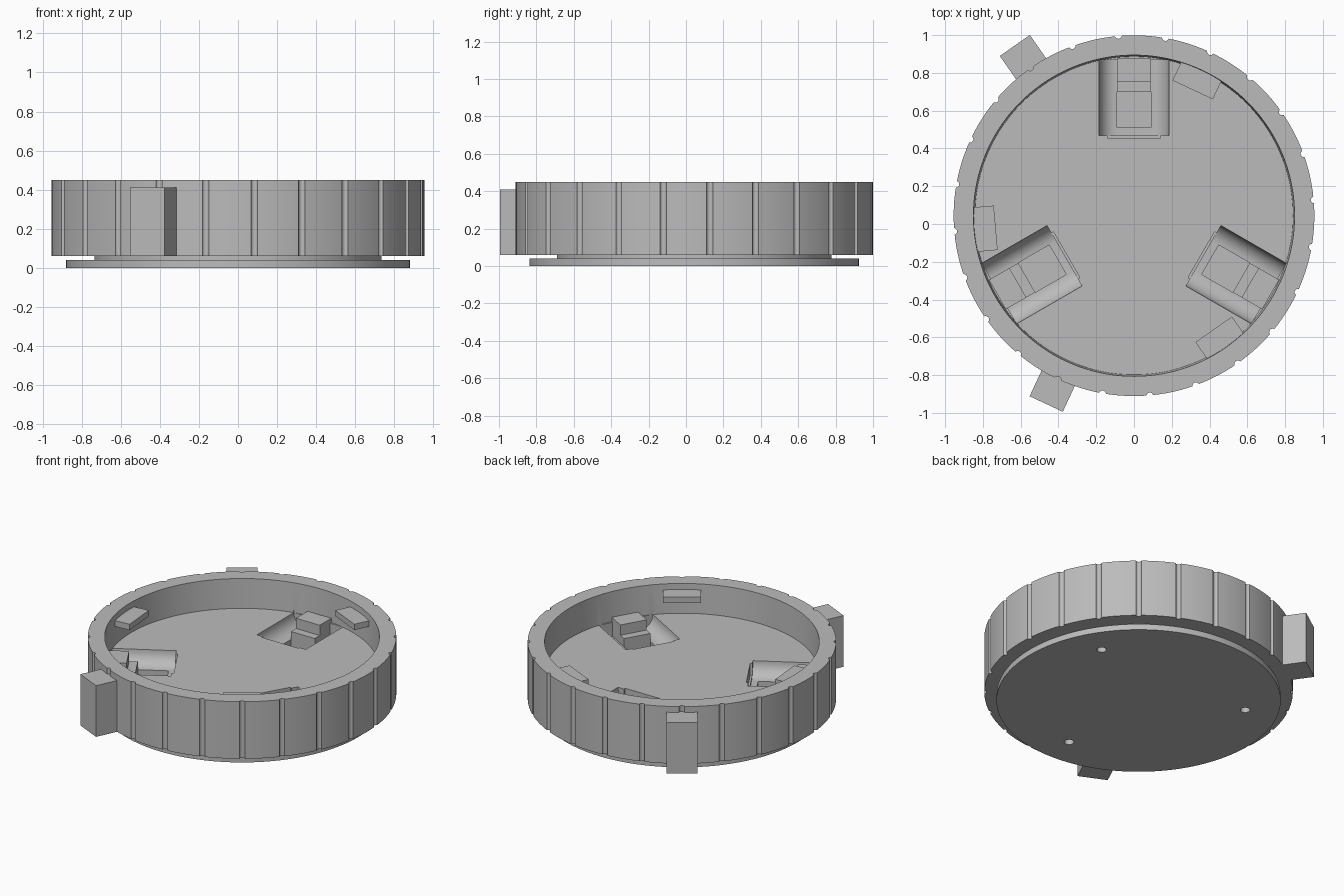
import bpy, bmesh
from math import radians, sin, cos, pi
from mathutils import Matrix

cube = bpy.data.objects.get("Cube")
if cube:
    bpy.data.objects.remove(cube, do_unlink=True)

CENTER = Matrix.Translation((0, 0.044, 0))
R = 0.955          # outer radius
FLOOR = 0.25       # cavity floor height

grey = bpy.data.materials.new("plain grey")
grey.use_nodes = True
grey.diffuse_color = (0.5, 0.5, 0.5, 1)
grey.node_tree.nodes["Principled BSDF"].inputs["Base Color"].default_value = (0.5, 0.5, 0.5, 1)


def spin(deg):
    """Frame whose +x axis points outward at the given angle."""
    return CENTER @ Matrix.Rotation(radians(deg), 4, "Z")


def finish(name, bm):
    bmesh.ops.recalc_face_normals(bm, faces=bm.faces)
    mesh = bpy.data.meshes.new(name)
    bm.to_mesh(mesh)
    bm.free()
    mesh.materials.append(grey)
    ob = bpy.data.objects.new(name, mesh)
    bpy.context.collection.objects.link(ob)
    return ob


def add_cyl(bm, r, z0, z1, frame, x=0, segs=144, r_top=None):
    m = frame @ Matrix.Translation((x, 0, (z0 + z1) / 2))
    bmesh.ops.create_cone(bm, cap_ends=True, segments=segs, radius1=r,
                          radius2=r_top or r, depth=z1 - z0, matrix=m)


def add_box(bm, x0, x1, half, z0, z1, frame):
    m = frame @ Matrix.Translation(((x0 + x1) / 2, 0, (z0 + z1) / 2))
    m = m @ Matrix.Diagonal((x1 - x0, half * 2, z1 - z0, 1))
    bmesh.ops.create_cube(bm, size=1, matrix=m)


def disc(name, r, z0, z1):
    bm = bmesh.new()
    add_cyl(bm, r, z0, z1, CENTER)
    return finish(name, bm)


def boxes(name, angles, *dims):
    bm = bmesh.new()
    for a in angles:
        add_box(bm, *dims, spin(a))
    return finish(name, bm)


def cut(target, cutter, remove=True):
    """Subtract the cutter and bake the result."""
    mod = target.modifiers.new("cut", "BOOLEAN")
    mod.operation = "DIFFERENCE"
    mod.solver = "EXACT"
    mod.object = cutter
    bpy.context.view_layer.update()
    deps = bpy.context.evaluated_depsgraph_get()
    mesh = bpy.data.meshes.new_from_object(target.evaluated_get(deps))
    target.modifiers.clear()
    target.data = mesh
    if remove:
        bpy.data.objects.remove(cutter, do_unlink=True)


POCKETS = (90, 210, 330)

# main cup with its shallow cavity
cup = disc("cup_body", R, 0.06, 0.45)
bm = bmesh.new()
add_cyl(bm, 0.842, FLOOR, 0.47, CENTER, r_top=0.851)
cut(cup, finish("cavity_cutter", bm))

# round grip grooves around the rim
bm = bmesh.new()
for i in range(24):
    add_cyl(bm, 0.018, 0, 0.5, spin(5 + 15 * i), x=R + 0.003, segs=16)
cut(cup, finish("groove_cutter", bm))

# pockets with concave rounded sides
side = [(0.185, FLOOR + 0.04)]
for i in range(9):
    t = i / 8 * pi / 2
    side.append((0.09 + 0.095 * cos(t), FLOOR - 0.095 * sin(t)))
profile = side + [(-y, z) for y, z in reversed(side)]
bm = bmesh.new()
for a in POCKETS:
    ring = [bm.verts.new(spin(a) @ Matrix.Translation((0.425, y, z)).translation) for y, z in profile]
    face = bm.faces.new(ring)
    ext = bmesh.ops.extrude_face_region(bm, geom=[face])
    moved = [v for v in ext["geom"] if isinstance(v, bmesh.types.BMVert)]
    step = spin(a).to_3x3() @ Matrix.Translation((0.398, 0, 0)).translation
    bmesh.ops.translate(bm, verts=moved, vec=step)
cut(cup, finish("pocket_cutter", bm))

# end notch and deep slot of each pocket
cut(cup, boxes("notch_cutter", POCKETS, 0.412, 0.44, 0.14, 0.17, 0.3))
cut(cup, boxes("slot_cutter", POCKETS, 0.466, 0.67, 0.09, 0.1, 0.3))

# stepped catch inside each pocket
boxes("pocket_ledge", POCKETS, 0.656, 0.715, 0.09, 0.11, 0.21)
boxes("pocket_catch", POCKETS, 0.71, 0.835, 0.09, 0.11, 0.28)

# base plate on a narrower neck
neck = disc("neck", 0.735, 0.04, 0.06)
base = disc("base_plate", 0.88, 0, 0.04)

# small holes in the underside
bm = bmesh.new()
for a in (30, 150, 270):
    add_cyl(bm, 0.03, -0.02, 0.12, spin(a), x=0.67, segs=24)
drill = finish("hole_cutter", bm)
for part in (cup, neck):
    cut(part, drill, remove=False)
cut(base, drill)

# outer grip blocks and inner locking lugs
boxes("outer_block", (125, 245), 0.9, 1.1, 0.097, 0.06, 0.41)
boxes("inner_lug", (65, 185, 305), 0.735, 0.87, 0.118, 0.37, 0.41)

# smooth the round surfaces, keep edges crisp
bpy.ops.object.select_all(action="DESELECT")
for ob in (cup, neck, base):
    ob.select_set(True)
bpy.context.view_layer.objects.active = cup
bpy.ops.object.shade_smooth_by_angle(angle=radians(25))
